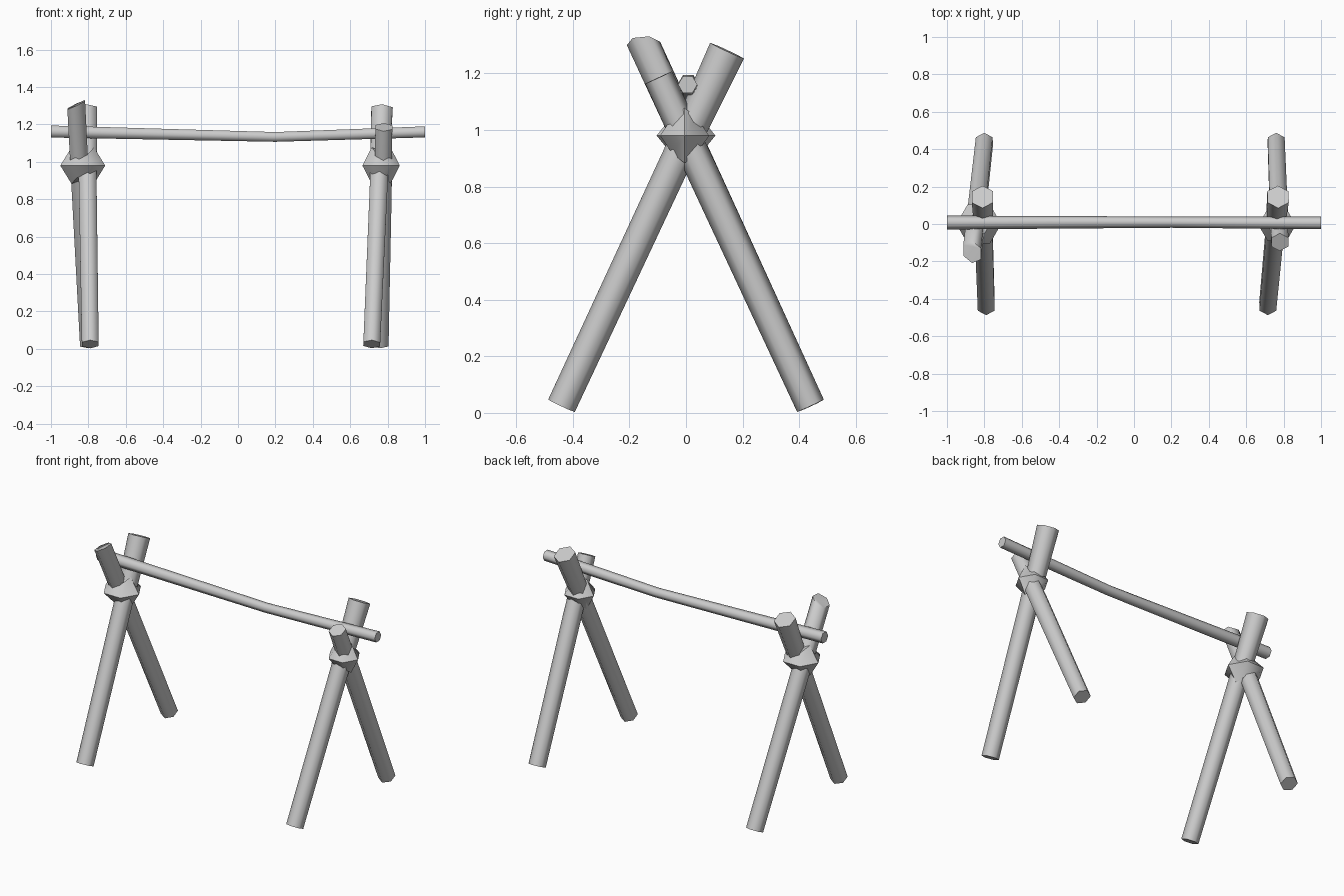
import bpy, bmesh
from math import cos, sin, pi, radians
from mathutils import Vector

if "Cube" in bpy.data.objects:
    bpy.data.objects.remove(bpy.data.objects["Cube"], do_unlink=True)

grey = bpy.data.materials.new("plain grey")
grey.use_nodes = True
grey.diffuse_color = (0.6, 0.6, 0.6, 1)
grey.node_tree.nodes["Principled BSDF"].inputs["Base Color"].default_value = (0.6, 0.6, 0.6, 1)

SIDES = 6


def loft(name, rings, sharp_angle):
    """Skin a stack of vertex rings and close both ends."""
    bm = bmesh.new()
    rows = [[bm.verts.new(p) for p in ring] for ring in rings]
    for a, b in zip(rows, rows[1:]):
        for i in range(SIDES):
            j = (i + 1) % SIDES
            bm.faces.new((a[i], a[j], b[j], b[i]))
    bm.faces.new(rows[0])
    bm.faces.new(rows[-1])
    bmesh.ops.recalc_face_normals(bm, faces=bm.faces)
    mesh = bpy.data.meshes.new(name)
    bm.to_mesh(mesh)
    bm.free()
    mesh.materials.append(grey)
    obj = bpy.data.objects.new(name, mesh)
    bpy.context.collection.objects.link(obj)
    bpy.ops.object.select_all(action='DESELECT')
    obj.select_set(True)
    bpy.context.view_layer.objects.active = obj
    bpy.ops.object.shade_smooth_by_angle(angle=radians(sharp_angle))
    return obj


def pole(name, points, radii, top_normal=None):
    """Six-sided log along a path; the top cut may be slanted."""
    points = [Vector(p) for p in points]
    axis = (points[-1] - points[0]).normalized()
    u = Vector((0, 1, 0))
    u = (u - axis * u.dot(axis)).normalized()
    v = axis.cross(u)
    rings = []
    for k, (p, r) in enumerate(zip(points, radii)):
        ring = []
        for i in range(SIDES):
            a = 2 * pi * i / SIDES
            off = (u * cos(a) + v * sin(a)) * r
            if top_normal and k == len(points) - 1:
                n = Vector(top_normal)
                off -= axis * (off.dot(n) / axis.dot(n))
            ring.append(p + off)
        rings.append(ring)
    return loft(name, rings, 65)


def lashing(name, x, y, radius):
    """Pinched knot around the crossing, taller towards the sides."""
    rings = []
    for scale, dz in ((0.5, -0.075), (1, 0), (0.5, 0.075)):
        ring = []
        for i in range(SIDES):
            a = 2 * pi * i / SIDES
            z = 0.98 + dz * (1 + 0.3 * cos(2 * a))
            ring.append((x + radius * scale * cos(a), y + radius * scale * sin(a), z))
        rings.append(ring)
    return loft(name, rings, 50)


def leg(name, foot, head, head_radius, top_normal=None):
    foot, head = Vector(foot), Vector(head)
    return pole(name, [foot, foot.lerp(head, 0.7), head],
                [0.052, 0.055, head_radius], top_normal)


# Crossed legs at each end
leg("right_front_leg", (-0.79, -0.44, 0.025), (-0.81, 0.145, 1.28), 0.066)
leg("right_back_leg", (-0.80, 0.44, 0.025), (-0.865, -0.15, 1.305), 0.056, (-0.5, -0.1, 1))
leg("left_front_leg", (0.715, -0.44, 0.025), (0.77, 0.145, 1.28), 0.066)
leg("left_back_leg", (0.76, 0.44, 0.025), (0.78, -0.097, 1.185), 0.052)

# Lashings at the crossings
lashing("right_lashing", -0.83, 0, 0.12)
lashing("left_lashing", 0.765, -0.005, 0.10)

# Sagging crossbar
pole("crossbar", [(-1, 0.008, 1.162), (0.2, 0.01, 1.133), (1, 0.006, 1.16)],
     [0.037, 0.03, 0.034])
